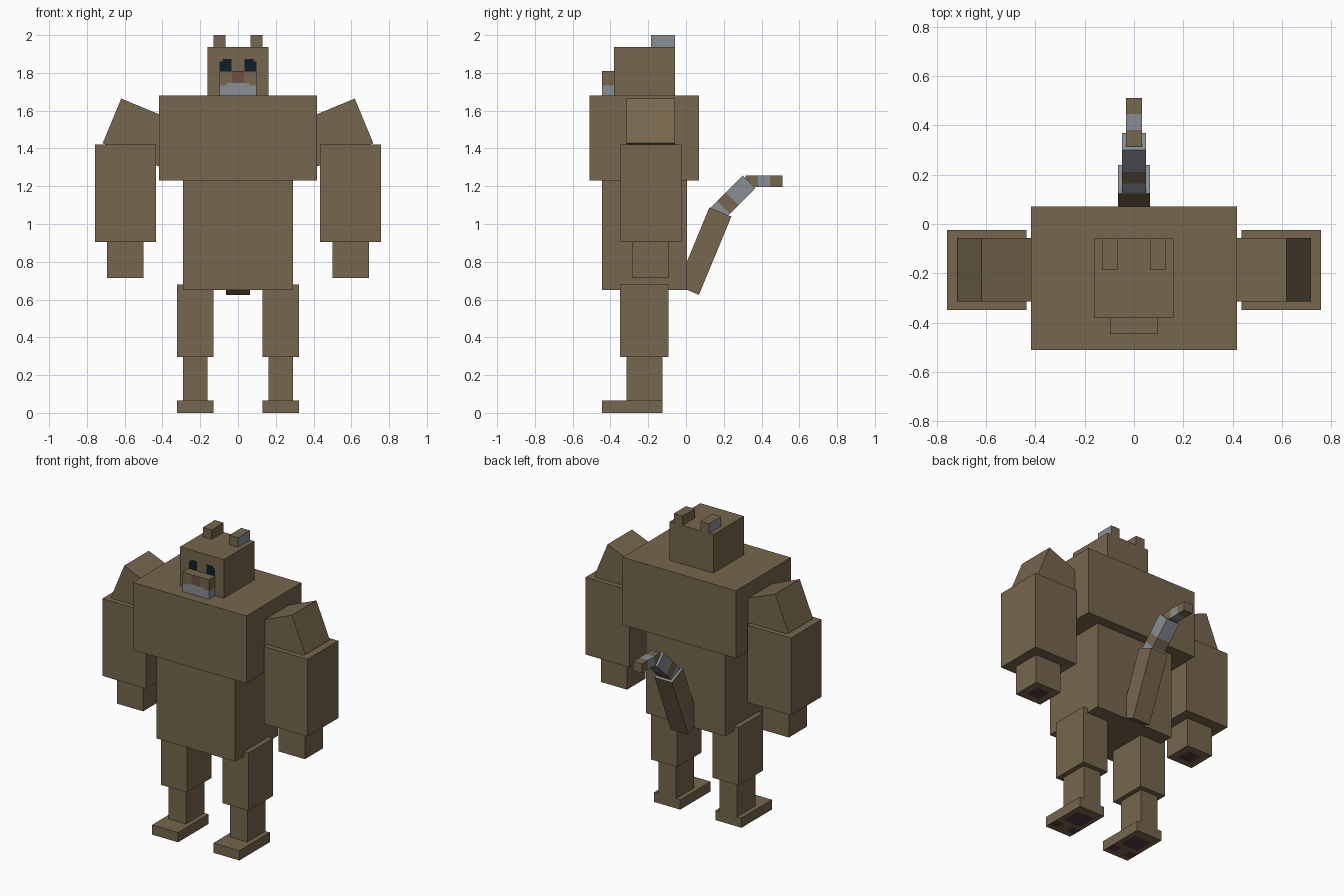
import bpy, bmesh, math
from mathutils import Matrix, Vector

if "Cube" in bpy.data.objects:
    bpy.data.objects.remove(bpy.data.objects["Cube"])


def material(name, r, g, b):
    def lin(c):
        c /= 255
        return c / 12.92 if c <= 0.04045 else ((c + 0.055) / 1.055) ** 2.4
    m = bpy.data.materials.new(name)
    m.diffuse_color = (lin(r), lin(g), lin(b), 1)
    m.use_nodes = True
    m.node_tree.nodes["Principled BSDF"].inputs["Base Color"].default_value = m.diffuse_color
    return m


BROWN, GREY, NOSE, EYE, PAD = range(5)
MATS = [material("brown_fur", 118, 102, 77), material("grey_fur", 137, 143, 149),
        material("nose_red", 112, 79, 70), material("eye_navy", 14, 31, 40),
        material("paw_pad", 88, 58, 62)]


def box(name, x, y, z, cuts=(), paint=None, mirror=False, turn=None):
    """Box from ranges; cuts = (axis, positions) pairs; paint(centre, normal) picks a colour."""
    lo, hi = Vector((x[0], y[0], z[0])), Vector((x[1], y[1], z[1]))
    bm = bmesh.new()
    bmesh.ops.create_cube(bm, size=1)
    for v in bm.verts:
        v.co = Vector(a * b for a, b in zip(v.co, hi - lo)) + (lo + hi) / 2
    for axis, places in cuts:
        n = Vector([float(i == axis) for i in range(3)])
        for p in places:
            bmesh.ops.bisect_plane(bm, geom=bm.verts[:] + bm.edges[:] + bm.faces[:],
                                   plane_co=n * p, plane_no=n)
    bm.normal_update()
    if paint:
        for f in bm.faces:
            f.material_index = paint(f.calc_center_median(), f.normal)
    if turn:
        bm.transform(turn)
    me = bpy.data.meshes.new(name)
    bm.to_mesh(me)
    bm.free()
    for m in MATS:
        me.materials.append(m)
    ob = bpy.data.objects.new(name, me)
    bpy.context.collection.objects.link(ob)
    if mirror:
        ob.modifiers.new("Mirror", 'MIRROR').use_mirror_merge = False
    return ob


def placed(centre, degrees, axis):
    return Matrix.Translation(centre) @ Matrix.Rotation(math.radians(degrees), 4, axis)


# Torso
box("chest", (-.418, .418), (-.51, .07), (1.23, 1.68))
box("waist", (-.29, .29), (-.445, .005), (.65, 1.23))


# Head with eyes on the front face, outer top corners notched
def head_paint(c, n):
    ax = abs(c.x)
    eye = .035 < ax < .097 and 1.81 < c.z < 1.873 and not (ax > .083 and c.z > 1.86)
    return EYE if n.y < -.9 and eye else BROWN


box("head", (-.161, .161), (-.38, -.058), (1.68, 1.937),
    [(0, (-.097, -.083, -.035, .035, .083, .097)), (2, (1.81, 1.86, 1.873))], head_paint)


# Snout with grey chin and red nose
def snout_paint(c, n):
    if c.z < 1.734 or (c.z < 1.746 and abs(c.x) < .06 and n.y < -.9):
        return GREY
    return NOSE if n.y < -.9 and abs(c.x) < .032 else BROWN


box("snout", (-.097, .097), (-.445, -.38), (1.68, 1.81),
    [(0, (-.06, -.032, .032, .06)), (2, (1.734, 1.746))], snout_paint)

# Ears, grey on the outer side
box("ear", (.065, .13), (-.185, -.058), (1.937, 2.0),
    paint=lambda c, n: GREY if n.x > .9 else BROWN, mirror=True)

# Arms
box("upper_arm", (-.193, .193), (-.315, -.057), (-.128, .128), mirror=True,
    turn=placed((.489, 0, 1.472), -22.5, 'Y'))
box("forearm", (.435, .757), (-.348, -.024), (.905, 1.42), mirror=True)


def hand_paint(c, n):
    pad = abs(c.x - .597) < .05 and abs(c.y + .19) < .05
    return PAD if n.z < -.9 and pad else BROWN


box("hand", (.5, .693), (-.285, -.093), (.713, .905),
    [(0, (.55, .645)), (1, (-.24, -.14))], hand_paint, True)

# Legs
box("thigh", (.13, .322), (-.35, -.093), (.295, .68), mirror=True)
box("shin", (.161, .29), (-.316, -.125), (.065, .295), mirror=True)


# Feet with a sole pad and two toe pads underneath
def foot_paint(c, n):
    sole = .16 < c.x < .29 and -.315 < c.y < -.187
    toes = abs(c.x - .226) > .032 and -.41 < c.y < -.348
    return PAD if n.z < -.9 and (sole or toes) else BROWN


box("foot", (.13, .322), (-.445, -.125), (0, .065),
    [(0, (.16, .194, .258, .29)), (1, (-.41, -.348, -.315, -.187))], foot_paint, True)

# Tail in three bends with grey bands
box("tail_base", (-.064, .064), (-.063, .063), (-.224, .224),
    paint=lambda c, n: GREY if n.z > .9 else BROWN,
    turn=placed((0, .096, .856), -22.5, 'X'))
box("tail_middle", (-.048, .048), (-.048, .048), (-.128, .128), [(2, (-.064, 0))],
    lambda c, n: BROWN if -.064 < c.z < 0 else GREY,
    turn=placed((0, .244, 1.1325), -45, 'X'))
box("tail_tip", (-.032, .032), (.315, .51), (1.195, 1.257), [(1, (.38, .445))],
    lambda c, n: GREY if .38 < c.y < .445 else BROWN)
